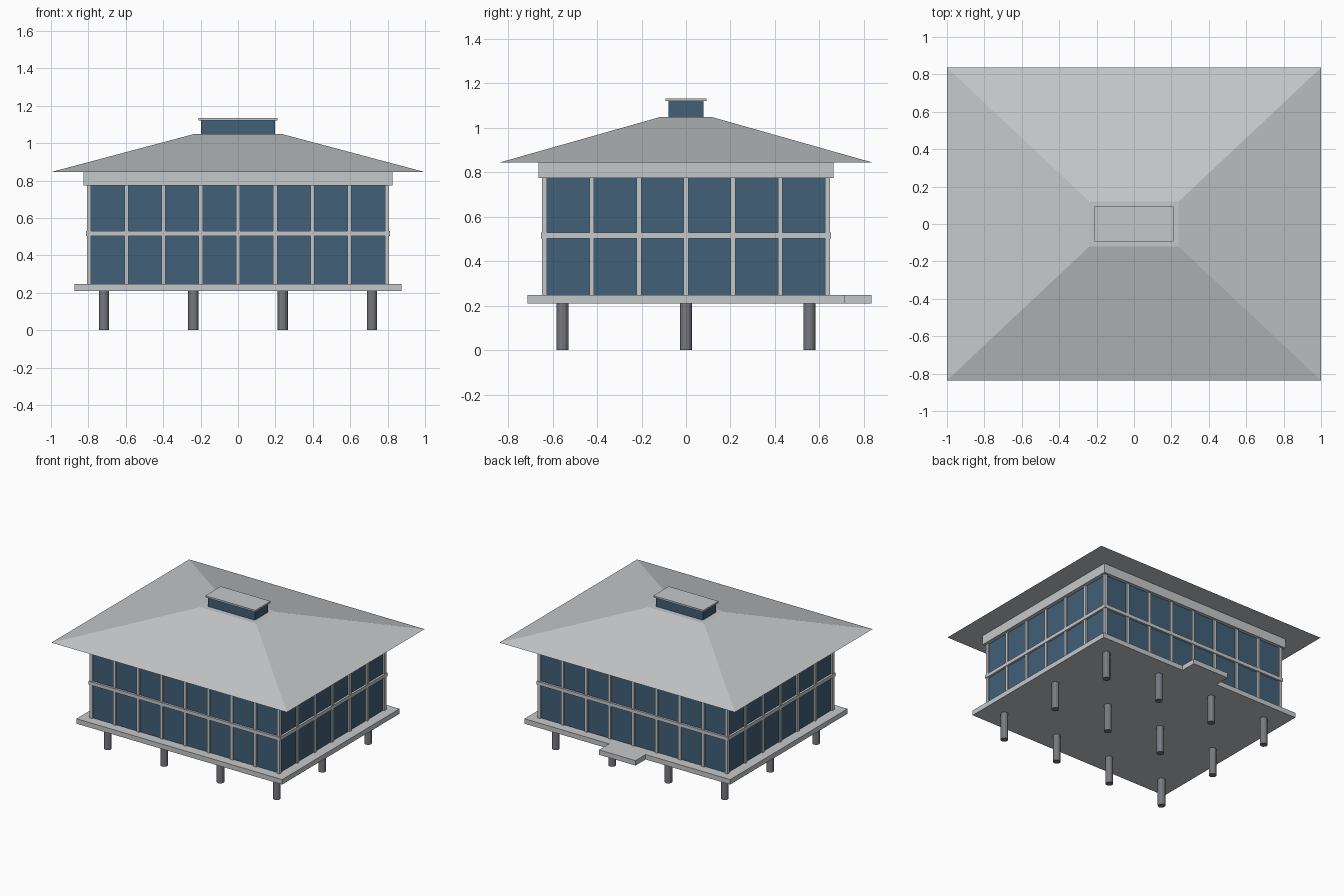
import bpy, bmesh, math

if "Cube" in bpy.data.objects:
    bpy.data.objects.remove(bpy.data.objects["Cube"])


def material(name, color):
    m = bpy.data.materials.new(name)
    m.diffuse_color = (*color, 1)
    m.use_nodes = True
    m.node_tree.nodes["Principled BSDF"].inputs["Base Color"].default_value = m.diffuse_color
    return m


GREY = material("pale grey", (0.56, 0.58, 0.59))
GLASS = material("blue glass", (0.052, 0.115, 0.185))
STEEL = material("dark steel", (0.19, 0.19, 0.22))


def finish(name, bm, mat):
    bmesh.ops.recalc_face_normals(bm, faces=bm.faces)
    mesh = bpy.data.meshes.new(name)
    bm.to_mesh(mesh)
    bm.free()
    mesh.materials.append(mat)
    ob = bpy.data.objects.new(name, mesh)
    bpy.context.collection.objects.link(ob)
    return ob


def frustum(name, mat, x0, y0, z0, x1, y1, z1, cy=0, cx=0):
    """Rectangular block from half-sizes x0, y0 at z0 to x1, y1 at z1."""
    bm = bmesh.new()
    bmesh.ops.create_cube(bm, size=2)
    for v in bm.verts:
        hx, hy, z = (x1, y1, z1) if v.co.z > 0 else (x0, y0, z0)
        v.co = (cx + v.co.x * hx, cy + v.co.y * hy, z)
    return finish(name, bm, mat)


def box(name, mat, hx, hy, z0, z1, cx=0, cy=0):
    return frustum(name, mat, hx, hy, z0, hx, hy, z1, cy, cx)


WX, WY = 0.796, 0.636            # wall half-sizes
DECK0, DECK1, EAVE, TOP = 0.209, 0.247, 0.845, 1.048

# Stilts
for i, x in enumerate((-0.717, -0.239, 0.239, 0.717)):
    for j, y in enumerate((-0.555, 0, 0.555)):
        bm = bmesh.new()
        bmesh.ops.create_cone(bm, cap_ends=True, segments=12, radius1=0.027,
                              radius2=0.027, depth=DECK0 + 0.005)
        bmesh.ops.translate(bm, verts=bm.verts, vec=(x, y, (DECK0 + 0.005) / 2))
        finish(f"stilt_{i}_{j}", bm, STEEL)

# Deck and rear landing
box("deck", GREY, 0.874, 0.712, DECK0, DECK1)
box("rear_landing", GREY, 0.155, 0.061, DECK0, DECK1, 0, 0.773)

# Glass walls, top beam
box("glass_walls", GLASS, WX, WY, DECK1, 0.78)
box("top_beam", GREY, 0.826, 0.663, 0.774, EAVE)

# Posts on the long walls (including corners), then on the short walls
P = 0.011
for s in (-1, 1):
    for i in range(9):
        box(f"long_wall_post_{s}_{i}", GREY, P, P, DECK1, 0.776,
            WX * (i / 4 - 1), s * WY)
    for i in range(1, 6):
        box(f"short_wall_post_{s}_{i}", GREY, P, P, DECK1, 0.776,
            s * WX, WY * (i / 3 - 1))
    # Middle rails
    box(f"long_rail_{s}", GREY, WX + 0.016, 0.016, 0.503, 0.53, 0, s * WY)
    box(f"short_rail_{s}", GREY, 0.016, WY + 0.016, 0.503, 0.53, s * WX, 0)

# Hipped roof with flat top, and lantern
frustum("roof", GREY, 1.0, 0.836, EAVE, 0.237, 0.119, TOP)
box("lantern_glass", GLASS, 0.198, 0.079, TOP, 1.121)
box("lantern_cap", GREY, 0.212, 0.093, 1.12, 1.133)
